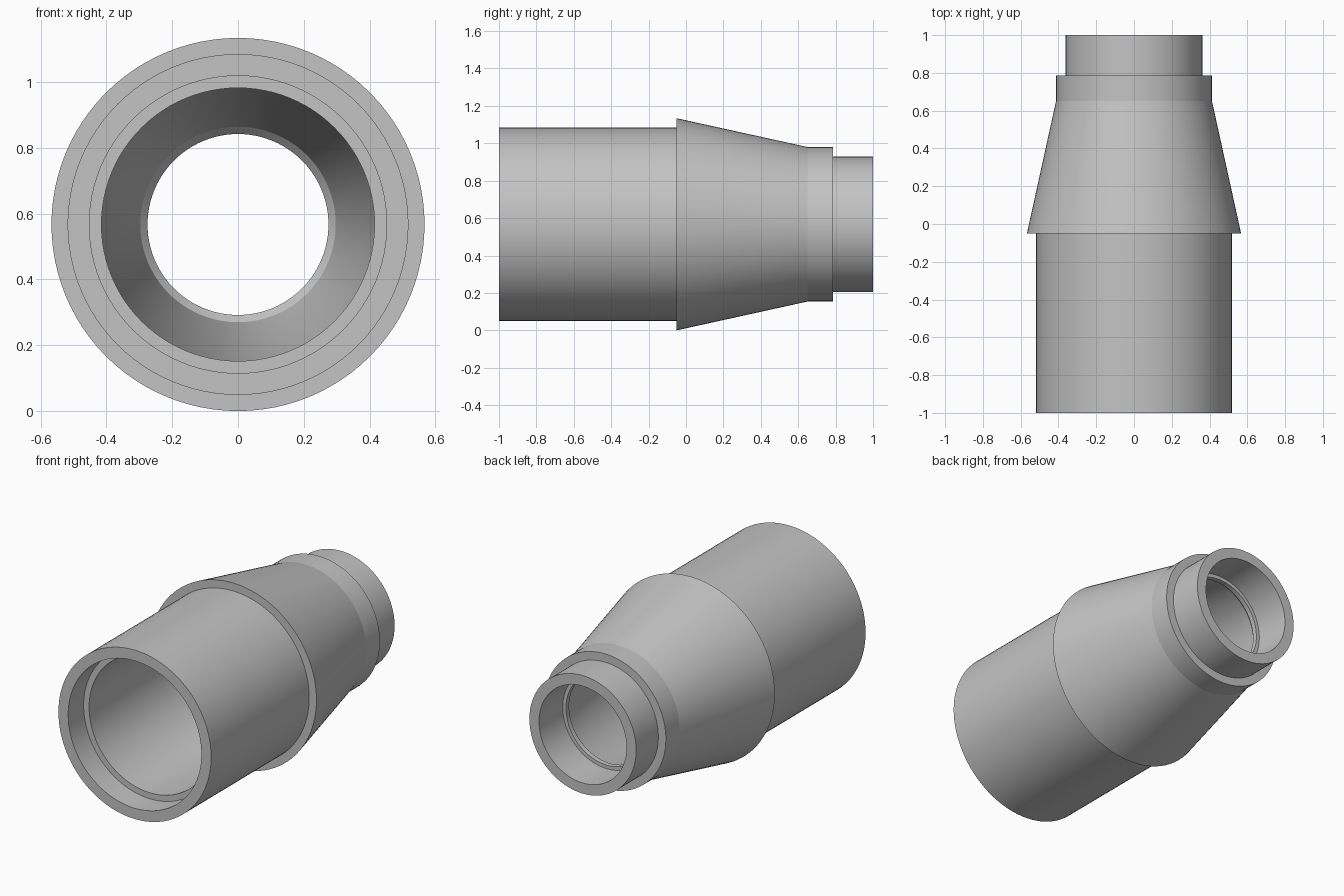
import bpy
import bmesh
import math
from mathutils import Matrix, Vector

cube = bpy.data.objects.get("Cube")
if cube:
    bpy.data.objects.remove(cube, do_unlink=True)

SEGMENTS = 96
AXIS_HEIGHT = 0.567

# Single plain grey finish
grey = bpy.data.materials.new("plain grey")
grey.use_nodes = True
colour = (0.55, 0.55, 0.55, 1.0)
grey.diffuse_color = colour
grey.node_tree.nodes["Principled BSDF"].inputs["Base Color"].default_value = colour

# Wall sections as (y, radius), outside from front to back
outer_wall = [
    (-1.0, 0.518), (-0.05, 0.518),      # wide pipe
    (-0.05, 0.567), (0.65, 0.413),      # shoulder and taper
    (0.785, 0.413), (0.785, 0.362),     # collar and step
    (1.0, 0.362),                       # narrow spigot
]
# Inside from back to front
inner_wall = [
    (1.0, 0.297), (0.77, 0.297),        # rear socket
    (0.77, 0.275), (0.74, 0.275),       # stop lip
    (0.715, 0.297), (-0.05, 0.415),     # chamfer and inner taper
    (-0.85, 0.415), (-0.85, 0.452),     # front stop
    (-1.0, 0.452),                      # front socket
]


def lathe(name, profile, material):
    """Revolve a closed wall section around the y axis."""
    bm = bmesh.new()
    rings = []
    for i in range(SEGMENTS):
        turn = Matrix.Rotation(2 * math.pi * i / SEGMENTS, 3, 'Y')
        rings.append([bm.verts.new(turn @ Vector((0, y, r))) for y, r in profile])
    count = len(profile)
    for i, ring in enumerate(rings):
        following = rings[(i + 1) % SEGMENTS]
        for j in range(count):
            k = (j + 1) % count
            bm.faces.new((ring[j], ring[k], following[k], following[j]))
    bmesh.ops.recalc_face_normals(bm, faces=bm.faces)
    mesh = bpy.data.meshes.new(name)
    bm.to_mesh(mesh)
    bm.free()
    mesh.materials.append(material)
    obj = bpy.data.objects.new(name, mesh)
    bpy.context.collection.objects.link(obj)
    return obj


# Hollow stepped reducer body
body = lathe("reducer_body", outer_wall + inner_wall, grey)
body.location.z = AXIS_HEIGHT

bpy.ops.object.select_all(action='DESELECT')
body.select_set(True)
bpy.context.view_layer.objects.active = body
bpy.ops.object.shade_smooth_by_angle(angle=math.radians(10))
